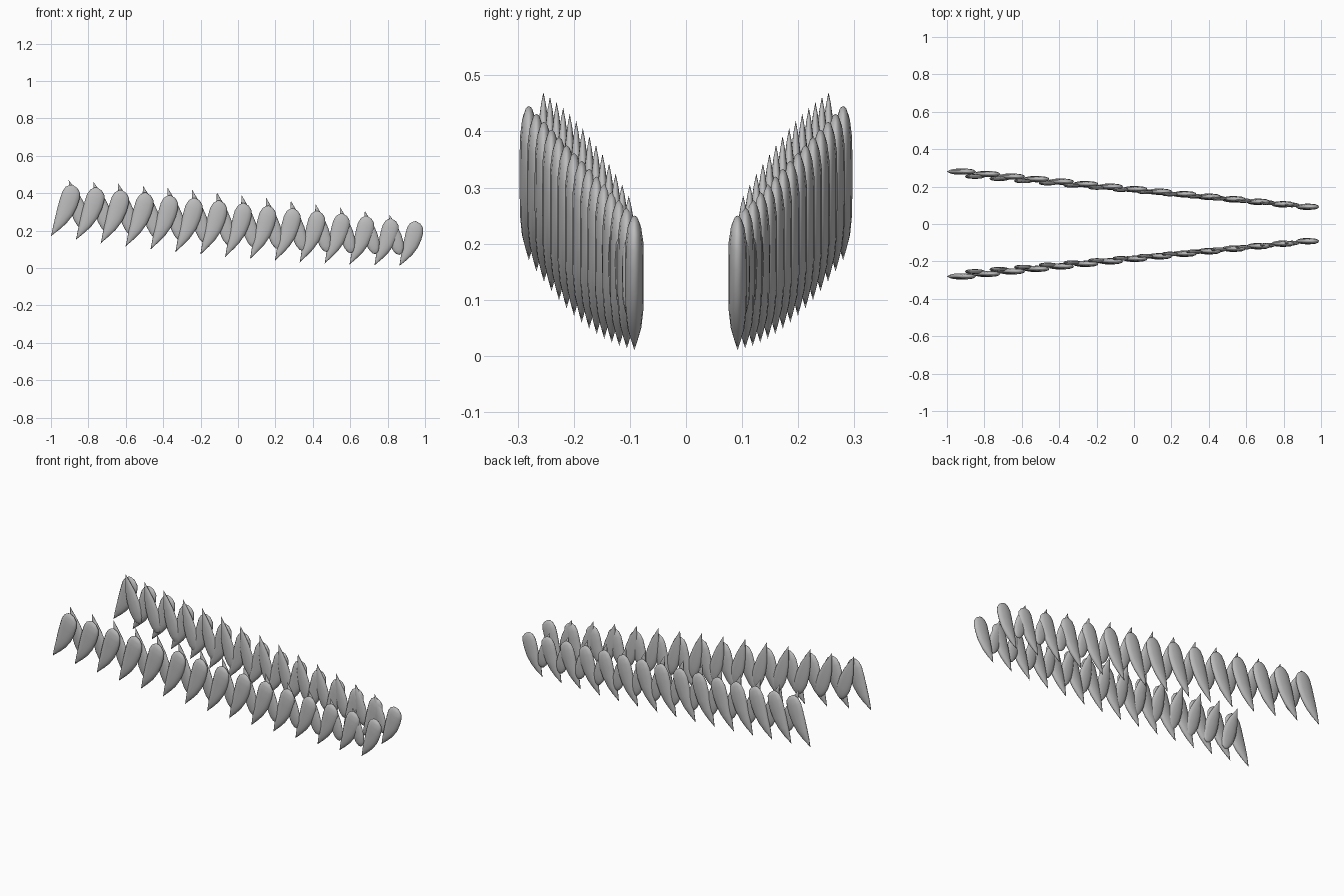
import bpy, bmesh, math
from mathutils import Vector

cube = bpy.data.objects.get("Cube")
if cube:
    bpy.data.objects.remove(cube)

grey = bpy.data.materials.new("feather grey")
grey.use_nodes = True
colour = (0.5, 0.5, 0.5, 1)
grey.diffuse_color = colour
grey.node_tree.nodes["Principled BSDF"].inputs["Base Color"].default_value = colour

SIDES = 12
# Cross-sections from pointed tip to round end: position, low edge, high edge, thickness
OUTER = [(.08, -.004, .013, .35), (.18, -.010, .030, .75), (.32, -.017, .050, .97),
         (.5, -.026, .065, 1), (.68, -.033, .068, 1), (.82, -.036, .064, .97),
         (.92, -.029, .053, .75), (.98, -.013, .030, .4)]
INNER = [(.08, -.007, .007, .35), (.2, -.018, .018, .7), (.36, -.032, .032, .95),
         (.55, -.041, .041, 1), (.73, -.042, .042, 1), (.87, -.033, .033, .85),
         (.96, -.019, .019, .5)]


def feather(name, tip, end, y, sections, thickness, width):
    """Flattened teardrop running from a sharp tip to a rounded end."""
    tip, end = Vector((tip[0], y, tip[1])), Vector((end[0], y, end[1]))
    axis = end - tip
    across = Vector((axis.z, 0, -axis.x)).normalized()
    bm = bmesh.new()
    rings = []
    for u, low, high, thick in sections:
        centre = tip + axis * u + across * (low + high) / 2 * width
        ring = []
        for i in range(SIDES):
            a = math.tau * i / SIDES
            offset = across * math.cos(a) * (high - low) / 2 * width
            offset.y = math.sin(a) * thick * thickness / 2
            ring.append(bm.verts.new(centre + offset))
        rings.append(ring)
    point, cap = bm.verts.new(tip), bm.verts.new(end)
    for i in range(SIDES):
        j = (i + 1) % SIDES
        bm.faces.new((point, rings[0][i], rings[0][j]))
        bm.faces.new((cap, rings[-1][j], rings[-1][i]))
        for a, b in zip(rings, rings[1:]):
            bm.faces.new((a[i], b[i], b[j], a[j]))
    bmesh.ops.recalc_face_normals(bm, faces=bm.faces)
    for face in bm.faces:
        face.smooth = True
    mesh = bpy.data.meshes.new(name)
    bm.to_mesh(mesh)
    bm.free()
    mesh.materials.append(grey)
    bpy.context.collection.objects.link(bpy.data.objects.new(name, mesh))


def mix(a, b, t):
    return a + (b - a) * t


for side, row in ((-1, "front"), (1, "back")):
    # Outer feathers, pointing down
    for i in range(15):
        t = i / 14
        feather(f"{row}_outer_feather_{i + 1}",
                (mix(-1, .862, t), .17 - .285 * t + .125 * t * t),
                (mix(-.885, .952, t), mix(.445, .25, t)),
                side * mix(.28, .092, t), OUTER, .033, mix(1, .9, t))
    # Inner feathers, pointing up between the outer ones
    for i in range(14):
        t = i / 13
        feather(f"{row}_inner_feather_{i + 1}",
                (mix(-.905, .81, t), .47 - .1 * t - .085 * t * t),
                (mix(-.815, .865, t), .2 - .22 * t + .09 * t * t),
                side * mix(.254, .102, t), INNER, .025, mix(1, .85, t))
